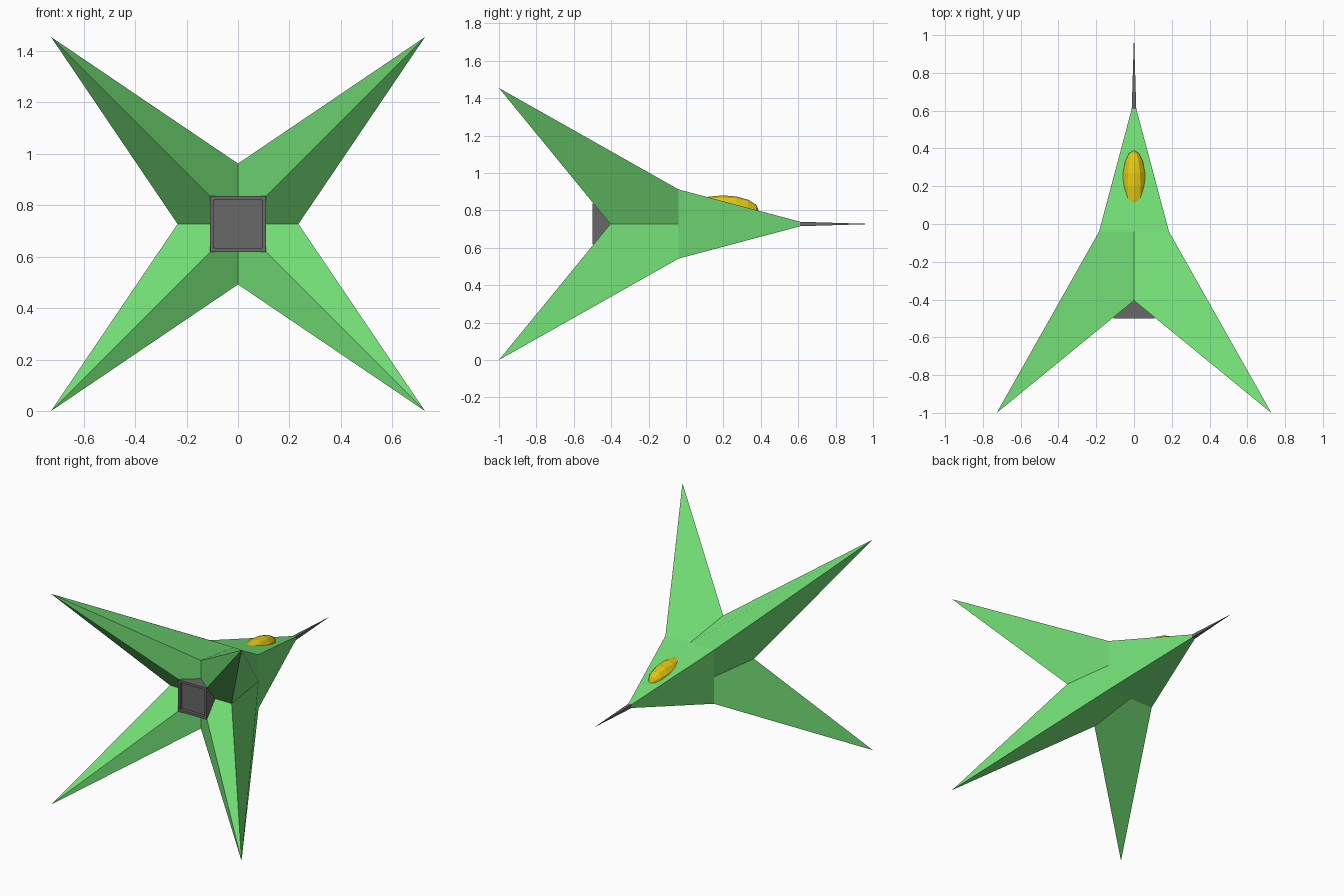
import bpy, bmesh, math
from mathutils import Matrix

if "Cube" in bpy.data.objects:
    bpy.data.objects.remove(bpy.data.objects["Cube"])

ZC = 0.727  # height of the long axis


def material(name, rgb):
    m = bpy.data.materials.new(name)
    m.diffuse_color = (*rgb, 1)
    m.use_nodes = True
    m.node_tree.nodes["Principled BSDF"].inputs["Base Color"].default_value = m.diffuse_color
    return m


GREEN = material("leaf green", (0.17, 0.74, 0.18))
GREY = material("dark grey", (0.14, 0.14, 0.14))
YELLOW = material("golden yellow", (0.76, 0.57, 0.006))


def finish(name, bm, mat):
    bmesh.ops.recalc_face_normals(bm, faces=bm.faces)
    me = bpy.data.meshes.new(name)
    bm.to_mesh(me)
    bm.free()
    me.materials.append(mat)
    ob = bpy.data.objects.new(name, me)
    ob.location.z = ZC
    bpy.context.collection.objects.link(ob)
    return ob


# Hull: one quarter of the nose plus one wing, mirrored in x and z
bm = bmesh.new()
JOIN, VALLEY, NOSE, W, N = -0.04, -0.405, 0.61, 0.185, 0.012
tip, root = (0.727, -1, 0.727), (W, JOIN, W)
core = (0, VALLEY, 0)
top_v, side_v = (0, VALLEY, 0.235), (0.235, VALLEY, 0)
top_a, side_a = (0, JOIN, W), (W, JOIN, 0)
nose_c, nose_t, nose_s, nose_m = (N, NOSE, N), (0, NOSE, N), (N, NOSE, 0), (0, NOSE, 0)
QUARTER = ((tip, root, top_a, top_v), (tip, side_v, side_a, root),
           (tip, top_v, core), (tip, core, side_v),
           (root, nose_c, nose_t, top_a), (root, side_a, nose_s, nose_c),
           (nose_c, nose_s, nose_m, nose_t))
for sx in (1, -1):
    for sz in (1, -1):
        for poly in QUARTER:
            bm.faces.new([bm.verts.new((sx * x, y, sz * z)) for x, y, z in poly])
bmesh.ops.remove_doubles(bm, verts=bm.verts, dist=1e-5)
finish("hull", bm, GREEN)

# Needle on the nose
bm = bmesh.new()
bmesh.ops.create_cone(bm, cap_ends=True, segments=4, radius1=N * math.sqrt(2), radius2=0,
                      depth=0.39, matrix=Matrix.Translation((0, 0.805, 0))
                      @ Matrix.Rotation(-math.pi / 2, 4, 'X')
                      @ Matrix.Rotation(math.pi / 4, 4, 'Z'))
finish("needle", bm, GREY)

# Exhaust box with a recessed square opening
bm = bmesh.new()
bmesh.ops.create_cube(bm, size=1, matrix=Matrix.Translation((0, -0.44, 0))
                      @ Matrix.Diagonal((0.218, 0.12, 0.218, 1)))
bm.normal_update()
back = [f for f in bm.faces if f.normal.y < -0.9]
bmesh.ops.inset_region(bm, faces=back, thickness=0.023)
bmesh.ops.inset_region(bm, faces=back, thickness=0.0005, depth=-0.02)
finish("exhaust", bm, GREY)

# Canopy: low-poly ellipsoid half sunk into the nose top
bm = bmesh.new()
bmesh.ops.create_uvsphere(bm, u_segments=12, v_segments=8, radius=1)
bmesh.ops.transform(bm, verts=bm.verts, matrix=(
    Matrix.Translation((0, 0.197, 0.073))
    @ Matrix.Diagonal((0.07, 0.192, 0.08, 1)) @ Matrix.Rotation(math.pi / 2, 4, 'X')))
finish("canopy", bm, YELLOW)
